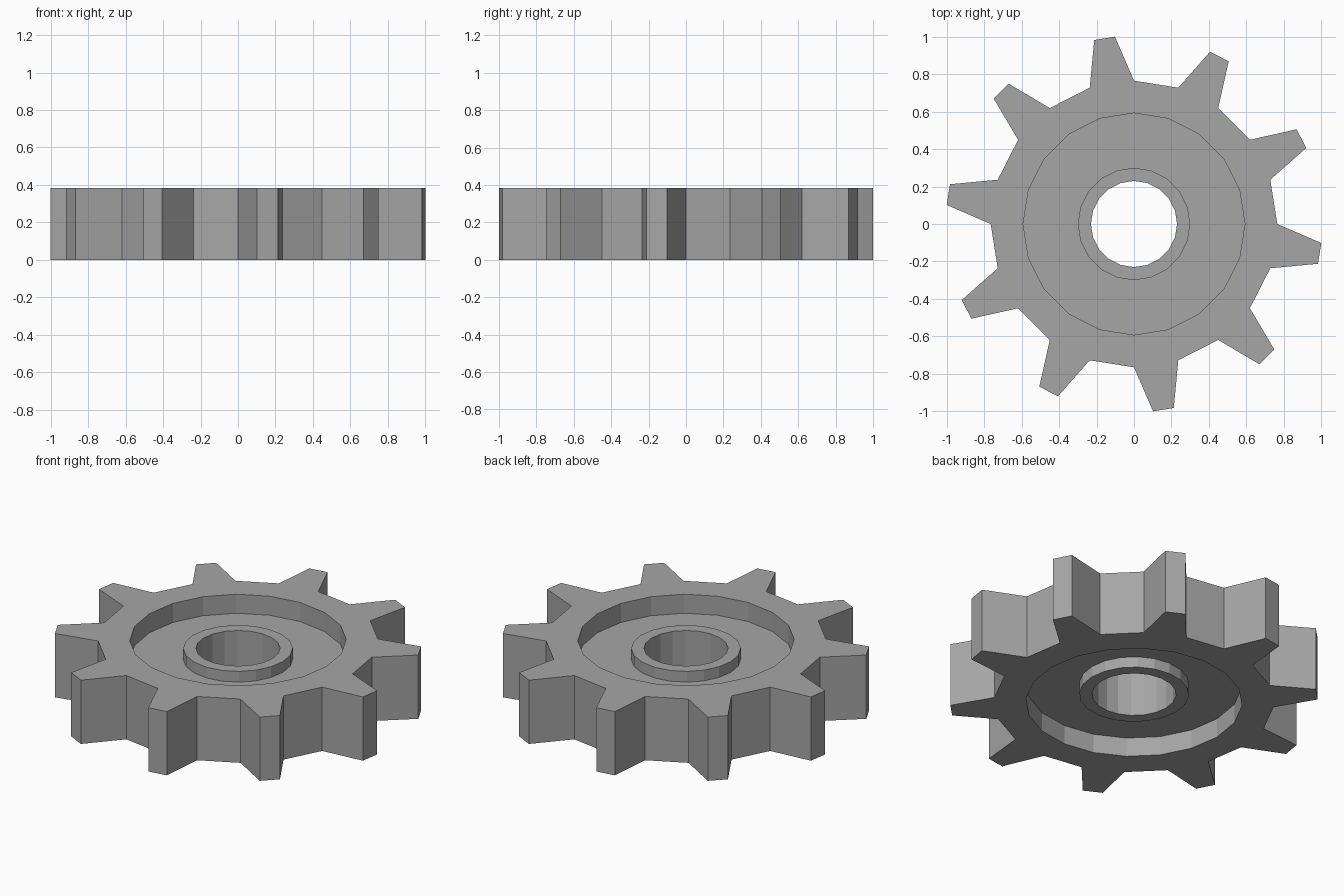
import bpy, bmesh
from math import sin, cos, pi, radians

cube = bpy.data.objects.get("Cube")
if cube:
    bpy.data.objects.remove(cube, do_unlink=True)

TEETH = 10
SIDES = TEETH * 2
HEIGHT = 0.385
TIP_RADIUS = 1.005
TIP_HALF_ANGLE = radians(3.2)

steel = bpy.data.materials.new("grey steel")
steel.use_nodes = True
colour = (0.38, 0.38, 0.38, 1)
steel.diffuse_color = colour
steel.node_tree.nodes["Principled BSDF"].inputs["Base Color"].default_value = colour

# Upper half of the wheel section (radius, z): bore, hub, web, rim
upper = [(0.23, 0.335), (0.30, 0.335), (0.30, 0.27),
         (0.592, 0.27), (0.592, HEIGHT), (0.765, HEIGHT)]
section = upper + [(r, HEIGHT - z) for r, z in reversed(upper)]

# Wheel body: the closed section carried round the axis
bm = bmesh.new()
rings = []
for i in range(SIDES):
    a = 2 * pi * i / SIDES
    rings.append([bm.verts.new((r * cos(a), r * sin(a), z)) for r, z in section])

outer_faces = []
for i in range(SIDES):
    here, there = rings[i], rings[(i + 1) % SIDES]
    for j in range(len(section)):
        k = (j + 1) % len(section)
        face = bm.faces.new((here[j], here[k], there[k], there[j]))
        if j == len(upper) - 1:
            outer_faces.append(face)

# Teeth: every second outer face pulled out to a narrower tip
for i in range(1, SIDES, 2):
    middle = 2 * pi * (i + 0.5) / SIDES
    start = rings[i][len(upper) - 1].co.copy()
    tip = bmesh.ops.extrude_discrete_faces(bm, faces=[outer_faces[i]])["faces"][0]
    for v in tip.verts:
        side = -1 if (v.co.xy - start.xy).length < 0.01 else 1
        a = middle + side * TIP_HALF_ANGLE
        v.co.x, v.co.y = TIP_RADIUS * cos(a), TIP_RADIUS * sin(a)

bmesh.ops.remove_doubles(bm, verts=bm.verts, dist=0.0001)
bmesh.ops.recalc_face_normals(bm, faces=bm.faces)

mesh = bpy.data.meshes.new("gear_wheel")
bm.to_mesh(mesh)
bm.free()
mesh.materials.append(steel)
gear = bpy.data.objects.new("gear_wheel", mesh)
bpy.context.collection.objects.link(gear)
